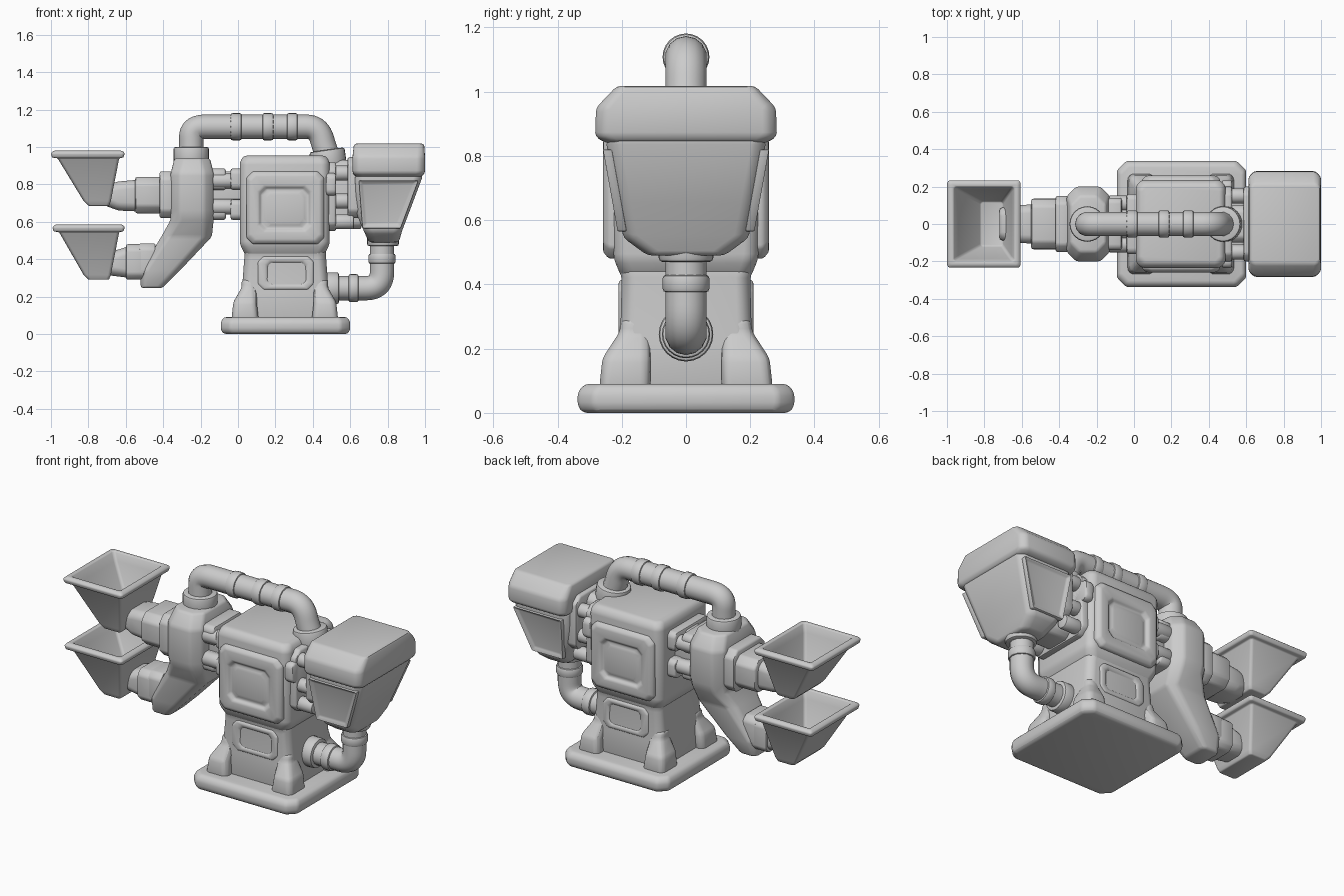
import bpy, bmesh, math
from mathutils import Vector

if "Cube" in bpy.data.objects:
    bpy.data.objects.remove(bpy.data.objects["Cube"])

PLACE = {'x': lambda t, a, b: (t, a, b), 'y': lambda t, a, b: (a, t, b), 'z': lambda t, a, b: (a, b, t)}


def finish(name, bm, bevel):
    bmesh.ops.recalc_face_normals(bm, faces=bm.faces)
    edges = [e for e in bm.edges if e.is_manifold and e.calc_face_angle(0) > 0.3]
    if bevel:
        bmesh.ops.bevel(bm, geom=edges, offset=bevel, segments=2, profile=0.5,
                        affect='EDGES', clamp_overlap=True)
    mesh = bpy.data.meshes.new(name)
    bm.to_mesh(mesh)
    bm.free()
    ob = bpy.data.objects.new(name, mesh)
    bpy.context.collection.objects.link(ob)
    smooth(ob)
    return ob


def smooth(ob):
    bpy.ops.object.select_all(action='DESELECT')
    ob.select_set(True)
    bpy.context.view_layer.objects.active = ob
    bpy.ops.object.shade_smooth_by_angle(angle=math.radians(40))


def loft(name, rings, axis='z', bevel=0.015, inset=None):
    """Skin chamfered rectangles; ring = (position, a0, a1, b0, b1, corner chamfer)."""
    bm = bmesh.new()
    loops = []
    for t, a0, a1, b0, b1, c in rings:
        pts = [(a0 + c, b0), (a1 - c, b0), (a1, b0 + c), (a1, b1 - c),
               (a1 - c, b1), (a0 + c, b1), (a0, b1 - c), (a0, b0 + c)]
        loops.append([bm.verts.new(PLACE[axis](t, a, b)) for a, b in pts])
    for lo, hi in zip(loops, loops[1:]):
        for i in range(8):
            bm.faces.new((lo[i], lo[(i + 1) % 8], hi[(i + 1) % 8], hi[i]))
    bm.faces.new(loops[0])
    bm.faces.new(loops[-1])
    if inset:
        bmesh.ops.recalc_face_normals(bm, faces=bm.faces)
        bm.normal_update()
        faces = [f for f in bm.faces if abs(f.normal.y) > 0.8 and f.calc_area() > 0.03]
        bmesh.ops.inset_individual(bm, faces=faces, thickness=inset, depth=-0.018)
    return finish(name, bm, bevel)


def box(name, x0, x1, y0, y1, z0, z1, c=0.02, axis='x', bevel=0.012):
    d = {'x': (x0, x1, y0, y1, z0, z1), 'z': (z0, z1, x0, x1, y0, y1)}[axis]
    return loft(name, [(d[0], *d[2:], c), (d[1], *d[2:], c)], axis, bevel)


def collar(name, p, q, r, bevel=0.012):
    p, q = Vector(p), Vector(q)
    bm = bmesh.new()
    bmesh.ops.create_cone(bm, cap_ends=True, segments=24, radius1=r, radius2=r, depth=(q - p).length)
    # bevel only the end rims
    rims = [e for e in bm.edges if abs(e.verts[0].co.z - e.verts[1].co.z) < 1e-5]
    bmesh.ops.bevel(bm, geom=rims, offset=bevel, segments=2, profile=0.5, affect='EDGES')
    ob = finish(name, bm, 0)
    ob.location = (p + q) / 2
    ob.rotation_euler = (q - p).to_track_quat('Z', 'Y').to_euler()


def pipe(name, pts, r):
    cu = bpy.data.curves.new(name, 'CURVE')
    cu.dimensions = '3D'
    cu.bevel_depth, cu.bevel_resolution, cu.use_fill_caps = r, 5, True
    sp = cu.splines.new('NURBS')
    sp.points.add(len(pts) - 1)
    for p, (x, z) in zip(sp.points, pts):
        p.co = (x, 0, z, 1)
    sp.order_u, sp.use_endpoint_u, sp.resolution_u = 3, True, 8
    ob = bpy.data.objects.new(name, cu)
    bpy.context.collection.objects.link(ob)
    smooth_target = ob
    bpy.ops.object.select_all(action='DESELECT')
    ob.select_set(True)
    bpy.context.view_layer.objects.active = ob
    bpy.ops.object.convert(target='MESH')
    smooth(bpy.context.view_layer.objects.active)


# Base plate
loft('base_plate', [(0, -.075, .585, -.32, .32, .045), (.02, -.092, .6, -.337, .337, .05),
                    (.065, -.092, .6, -.337, .337, .05), (.09, -.075, .585, -.315, .315, .045)])

# Pedestal column with recessed panels, and four flared feet
loft('column', [(.08, .01, .49, -.215, .215, .03), (.22, .02, .485, -.205, .205, .03),
                (.42, .035, .47, -.2, .2, .03), (.47, .03, .47, -.215, .215, .03)], inset=0)
for s in (-1, 1):
    loft('column_panel', [(s * .19, .1, .41, .23, .42, .03), (s * .21, .11, .4, .24, .41, .03),
                          (s * .21, .15, .37, .26, .39, .02), (s * .198, .16, .36, .27, .38, .02)],
         'y', .008)
    ya, yb, yt = [sorted((s * .11, s * v)) for v in (.27, .26, .2)]
    for x0, x1, t0, t1 in ((-.035, .11, .02, .1), (.395, .535, .4, .48)):
        loft('foot', [(.08, x0, x1, *ya, .02), (.17, x0 + .01, x1 - .01, *yb, .02),
                      (.25, t0, t1, *sorted((s * .11, s * .208)), .02), (.29, t0, t1, *yt, .02)])

# Main housing with raised side panels
loft('main_housing', [(.42, .04, .46, -.2, .2, .03), (.48, .01, .49, -.225, .225, .03),
                      (.92, .01, .49, -.235, .235, .03), (.953, .03, .47, -.21, .21, .03)])
for s in (-1, 1):
    loft('housing_panel', [(s * .2, .045, .46, .48, .87, .035), (s * .24, .045, .46, .48, .87, .035),
                           (s * .258, .065, .44, .5, .85, .03), (s * .258, .11, .39, .55, .79, .03),
                           (s * .24, .125, .375, .565, .775, .03), (s * .25, .15, .35, .59, .75, .03)],
         'y', .008)

# Left joint between housing and arm
box('left_axle', -.15, .03, -.09, .09, .64, .87, .04)
for z0, z1 in ((.61, .72), (.77, .885)):
    box('left_joint_block', -.15, -.065, -.14, .14, z0, z1)
    box('left_joint_flange', -.04, .03, -.16, .16, z0, z1)
for s in (-1, 1):
    for z in (.68, .82):
        collar('left_joint_bolt', (-.14, s * .11, z), (.02, s * .11, z), .042)

# Arm: upper block flowing into the slanted lower arm
loft('arm', [(.245, -.52, -.405, -.085, .085, .02), (.34, -.52, -.31, -.11, .11, .03),
             (.52, -.41, -.14, -.135, .135, .04), (.61, -.36, -.13, -.185, .185, .05),
             (.66, -.36, -.13, -.2, .2, .05), (.86, -.36, -.13, -.2, .2, .05),
             (.94, -.34, -.15, -.15, .15, .05)])

# Stepped necks carrying the two funnels
box('upper_neck_flange', -.42, -.34, -.15, .15, .62, .87, .04)
box('upper_neck', -.55, -.4, -.135, .135, .645, .84, .04)
loft('upper_neck_tip', [(-.72, -.085, .085, .69, .79, .03), (-.64, -.1, .1, .66, .815, .03),
                        (-.53, -.105, .105, .655, .825, .03)], 'x')
box('lower_neck_flange', -.53, -.44, -.1, .1, .3, .485, .03)
box('lower_neck', -.6, -.5, -.1, .1, .29, .48, .03)
loft('lower_neck_tip', [(-.74, -.08, .08, .32, .42, .03), (-.58, -.09, .09, .3, .47, .03)], 'x')

# Hollow square funnels with thick rims
for name, dz, dx in (('upper_funnel', 0, 0), ('lower_funnel', -.395, .008)):
    rows = [(.685, -.8, -.69, .13, .01), (.71, -.825, -.68, .14, .01), (.94, -.965, -.635, .205, .01),
            (.943, -.995, -.612, .228, .01), (.967, -1, -.605, .235, .01), (.98, -.985, -.62, .22, .01),
            (.98, -.965, -.64, .2, .01), (.93, -.94, -.655, .185, .01), (.74, -.82, -.7, .12, .01)]
    loft(name, [(z + dz, a + dx * (a < -.95), b, -h, h, c) for z, a, b, h, c in rows], bevel=.006)

# Right joint between housing and hopper
box('right_flange', .46, .525, -.2, .2, .55, .92, .04)
box('right_axle', .5, .66, -.1, .1, .56, .93, .03)
box('hopper_back', .585, .66, -.2, .2, .62, .945, .04)
for s in (-1, 1):
    box('right_clamp', .47, .525, *sorted((s * .12, s * .235)), .74, .86, .02)
    for z in (.6, .71, .86):
        collar('right_joint_bolt', (.5, s * .15, z), (.62, s * .15, z), .04)

# Hopper cap and tapering hopper body
loft('hopper_cap', [(.84, .63, .98, -.25, .25, .03), (.86, .612, 1, -.283, .283, .03),
                    (.95, .612, 1, -.28, .28, .03), (1.018, .62, .995, -.215, .215, .02)])
loft('hopper_body', [(.49, .7, .86, -.12, .12, .03), (.545, .675, .875, -.195, .195, .03),
                     (.65, .63, .915, -.215, .215, .03), (.85, .625, .99, -.25, .25, .03)])
# Sloped frame raised along the hopper sides
for s in (-1, 1):
    side = bmesh.new()
    out = [(.665, .565), (.87, .565), (.965, .82), (.645, .82)]
    vs = []
    for depth in (-.02, .012):
        vs.append([side.verts.new((x, s * (.2 + (z - .545) * .18 + depth), z)) for x, z in out])
    side.faces.new(vs[0])
    top = side.faces.new(vs[1])
    for i in range(4):
        j = (i + 1) % 4
        side.faces.new((vs[0][i], vs[0][j], vs[1][j], vs[1][i]))
    bmesh.ops.recalc_face_normals(side, faces=side.faces)
    bmesh.ops.inset_individual(side, faces=[top], thickness=.03, depth=-.015)
    finish('hopper_side_frame', side, .006)

# Drain pipe from hopper to pedestal
pipe('drain_pipe', [(.77, .52), (.77, .42), (.77, .245), (.6, .245), (.44, .245)], .065)
collar('drain_top_collar', (.775, 0, .47), (.775, 0, .54), .085)
collar('drain_ring', (.77, 0, .375), (.77, 0, .43), .073)
collar('drain_low_ring', (.59, 0, .245), (.645, 0, .245), .075)
collar('drain_socket', (.46, 0, .245), (.54, 0, .245), .085)

# Overhead pipe from arm to right joint
pipe('overhead_pipe', [(-.25, .9), (-.25, 1.0), (-.25, 1.108), (-.1, 1.108), (.12, 1.108),
                       (.3, 1.108), (.43, 1.108), (.47, .97), (.5, .9)], .065)
collar('overhead_left_collar', (-.25, 0, .9), (-.25, 0, 1.0), .095)
collar('overhead_right_collar', (.49, 0, .88), (.475, 0, .985), .095)
for x in (-.01, .16, .29):
    collar('overhead_ring', (x - .03, 0, 1.108), (x + .03, 0, 1.108), .073)
